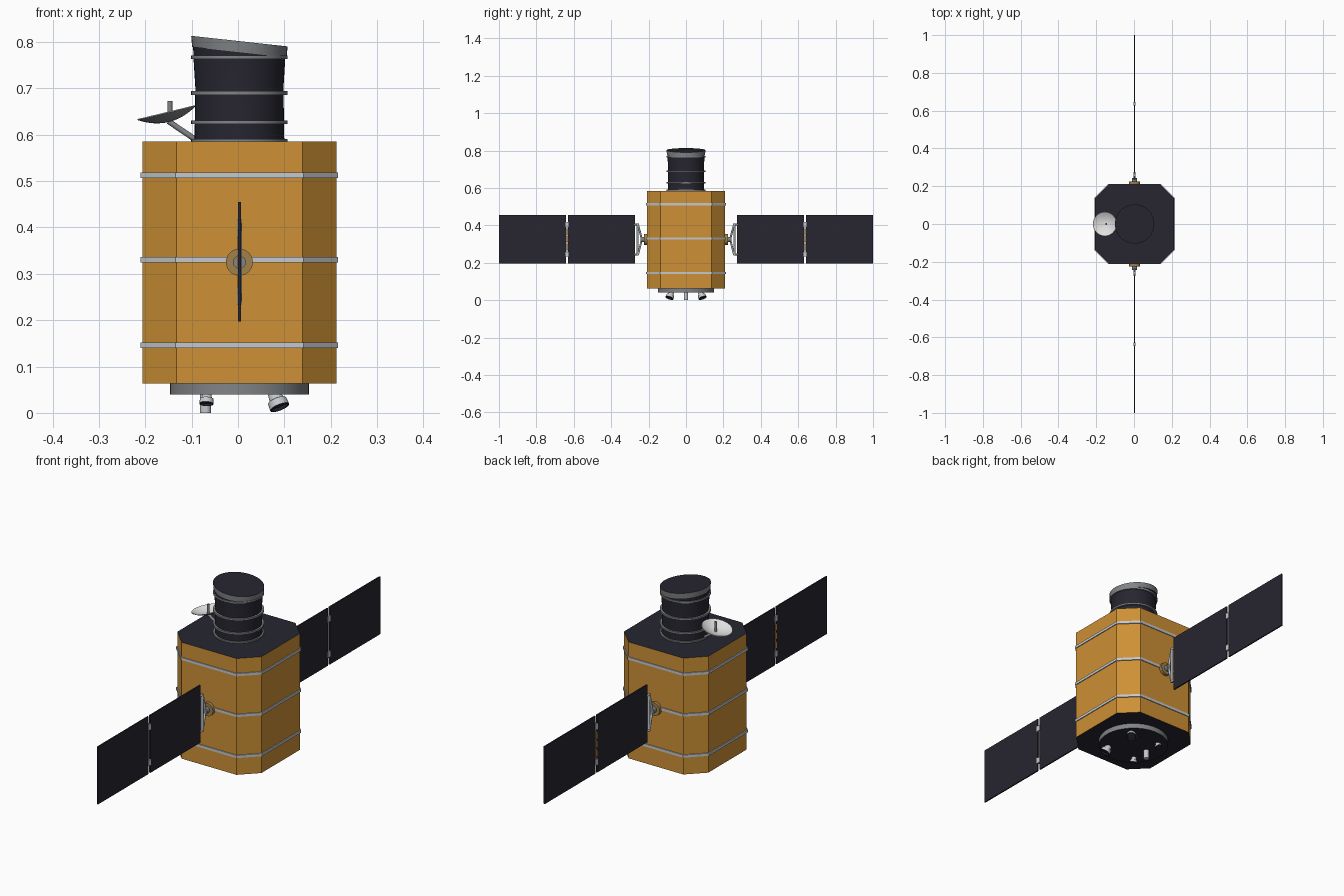
import bpy, bmesh, math
from mathutils import Vector, Matrix

if "Cube" in bpy.data.objects:
    bpy.data.objects.remove(bpy.data.objects["Cube"])

CX = 0.003      # body axis
PZ = 0.325      # panel axis height


def material(name, r, g, b):
    m = bpy.data.materials.new(name)
    m.use_nodes = True
    m.diffuse_color = (r, g, b, 1)
    bsdf = next(n for n in m.node_tree.nodes if n.type == 'BSDF_PRINCIPLED')
    bsdf.inputs["Base Color"].default_value = (r, g, b, 1)
    return m


GOLD = material("gold foil", 0.61, 0.28, 0.035)
DARK = material("dark navy", 0.02, 0.019, 0.03)
SILVER = material("silver", 0.56, 0.59, 0.62)
GREY = material("mid grey", 0.22, 0.23, 0.24)
WHITE = material("off white", 0.75, 0.75, 0.75)
TAN = material("tan", 0.36, 0.22, 0.07)


def finish(name, bm, mats, smooth=False):
    bmesh.ops.recalc_face_normals(bm, faces=bm.faces)
    me = bpy.data.meshes.new(name)
    bm.to_mesh(me)
    bm.free()
    for m in mats:
        me.materials.append(m)
    ob = bpy.data.objects.new(name, me)
    bpy.context.collection.objects.link(ob)
    if smooth:
        bpy.ops.object.select_all(action='DESELECT')
        ob.select_set(True)
        bpy.context.view_layer.objects.active = ob
        bpy.ops.object.shade_smooth_by_angle(angle=math.radians(35))
    return ob


def box(name, lo, hi, mat):
    lo, hi = Vector(lo), Vector(hi)
    bm = bmesh.new()
    bmesh.ops.create_cube(bm, size=1)
    for v in bm.verts:
        v.co = (lo + hi) / 2 + v.co * (hi - lo)
    return finish(name, bm, [mat])


def lathe(name, profile, mats, matrix=Matrix(), rule=None, sides=40):
    """Spin (radius, height) points about local z; rule(face) picks the slot."""
    bm = bmesh.new()
    vs = [bm.verts.new((r, 0, z)) for r, z in profile]
    es = [bm.edges.new(p) for p in zip(vs, vs[1:])]
    bmesh.ops.spin(bm, geom=vs + es, cent=(0, 0, 0), axis=(0, 0, 1),
                   angle=math.tau, steps=sides)
    bmesh.ops.remove_doubles(bm, verts=bm.verts, dist=1e-5)
    bmesh.ops.recalc_face_normals(bm, faces=bm.faces)
    if rule:
        for f in bm.faces:
            f.material_index = rule(f)
    bm.transform(matrix)
    return finish(name, bm, mats, True)


def rod(name, a, b, r, mat, sides=12):
    a, b = Vector(a), Vector(b)
    d = b - a
    mtx = Matrix.Translation(a) @ d.to_track_quat('Z', 'Y').to_matrix().to_4x4()
    return lathe(name, [(0, 0), (r, 0), (r, d.length), (0, d.length)], [mat], mtx, sides=sides)


def octagon(name, half, cut, z0, z1, mats):
    """Chamfered square prism; end faces take the last material."""
    bm = bmesh.new()
    ring = [(half, cut), (cut, half), (-cut, half), (-half, cut)]
    ring += [(-x, -y) for x, y in ring]
    base = bm.faces.new([bm.verts.new((CX + x, y, z0)) for x, y in ring])
    ext = bmesh.ops.extrude_face_region(bm, geom=[base], use_keep_orig=True)
    for g in ext["geom"]:
        if isinstance(g, bmesh.types.BMVert):
            g.co.z = z1
    bmesh.ops.recalc_face_normals(bm, faces=bm.faces)
    for f in bm.faces:
        f.material_index = len(mats) - 1 if abs(f.normal.z) > 0.5 else 0
    return finish(name, bm, mats)


axis = Matrix.Translation((CX, 0, 0))

# Foil body and straps
octagon("body", 0.209, 0.136, 0.063, 0.585, [GOLD, DARK])
for i, z in enumerate((0.146, 0.33, 0.513)):
    octagon(f"body_strap_{i + 1}", 0.213, 0.138, z - 0.006, z + 0.006, [SILVER])

# Telescope tube with slanted top
tube = lathe("telescope_tube", [(0, 0.58), (0.097, 0.58), (0.095, 0.70), (0.099, 0.765),
                                (0.1, 0.785), (0, 0.785)], [DARK], axis, sides=48)
cap = lathe("tube_cap", [(0, 0.778), (0.102, 0.778), (0.104, 0.802), (0, 0.802)],
            [GREY, DARK], axis, lambda f: 1 if f.normal.z > 0.5 else 0, 48)
for ob in (tube, cap):
    for v in ob.data.vertices:
        if v.co.z > 0.77:
            v.co.z -= 0.11 * (v.co.x - CX)
for i, z in enumerate((0.587, 0.627, 0.69, 0.767)):
    lathe(f"tube_ring_{i + 1}", [(0.09, z - 0.004), (0.104, z - 0.004), (0.104, z + 0.004),
                                 (0.09, z + 0.004), (0.09, z - 0.004)], [GREY], axis, sides=48)

# Dish antenna, feed and support arm
R, DEPTH = 0.065, 0.02
outer = [(R * t / 6, DEPTH * ((t / 6) ** 2 - 1)) for t in range(7)]
inner = [(r * 0.98, z + 0.002) for r, z in reversed(outer)]
tilt = Matrix.Translation((-0.154, 0, 0.647)) @ Matrix.Rotation(-math.radians(13.5), 4, 'Y')
lathe("dish", outer + inner, [GREY, WHITE], tilt, lambda f: 1 if f.normal.z > 0 else 0)
rod("dish_feed", (-0.147, 0, 0.628), (-0.147, 0, 0.673), 0.0055, GREY)
rod("dish_arm", (-0.15, 0, 0.629), (-0.088, 0, 0.587), 0.006, GREY)

# Base plate, thrusters and probe
lathe("base_plate", [(0, 0.04), (0.15, 0.04), (0.15, 0.065), (0, 0.065)], [GREY, DARK],
      axis, lambda f: 1 if f.normal.z < -0.5 else 0, 48)
for sx, side in ((1, "left"), (-1, "right")):
    for sy, end in ((-1, "front"), (1, "back")):
        size = 1.0 if sx > 0 else 0.7
        lean = Vector((0.4 if sx > 0 else -0.05, 0.35 * sy, -1))
        start = Vector((0.078 if sx > 0 else -0.067, 0.078 * sy, 0.042))
        mtx = (Matrix.Translation(start) @ lean.to_track_quat('Z', 'Y').to_matrix().to_4x4()
               @ Matrix.Scale(size, 4))
        lathe(f"thruster_{end}_{side}", [(0, 0), (0.014, 0), (0.016, 0.016), (0.021, 0.018),
                                         (0.022, 0.034), (0.019, 0.034), (0.016, 0.028), (0, 0.028)],
              [SILVER, DARK], mtx,
              lambda f: 1 if f.calc_center_median().z > 0.0275 else 0, 24)
rod("probe", (-0.07, 0, 0), (-0.07, 0, 0.045), 0.012, SILVER, 20)

# Solar wings, one on the front and one on the back
for s, end in ((-1, "front"), (1, "back")):
    def at(y, z, x=0.0):
        return (CX + x, s * y, z)

    rod(f"wing_mount_{end}", at(0.205, PZ), at(0.224, PZ), 0.029, TAN, 32)
    rod(f"wing_hub_{end}", at(0.22, PZ), at(0.243, PZ), 0.014, GREY, 20)
    # Forked bracket
    rod(f"wing_bar_{end}", at(0.259, PZ - 0.085), at(0.259, PZ + 0.085), 0.0055, SILVER)
    for t, level in ((-1, "lower"), (1, "upper")):
        rod(f"wing_arm_{level}_{end}", at(0.236, PZ), at(0.257, PZ + t * 0.083), 0.005, SILVER)
        rod(f"wing_stub_{level}_{end}", at(0.257, PZ + t * 0.08), at(0.276, PZ + t * 0.08),
            0.005, SILVER)
    # Two panels
    for y0, y1, place in ((0.273, 0.63, "inner"), (0.642, 1.0, "outer")):
        box(f"panel_{place}_{end}", at(y0, 0.197, -0.003), at(y1, 0.455, 0.003), DARK)
    # Hinge line between the panels
    rod(f"hinge_rod_{end}", at(0.636, 0.235), at(0.636, 0.418), 0.003, SILVER, 8)
    for i, z in enumerate((0.246, 0.405)):
        box(f"hinge_{i + 1}_{end}", at(0.627, z - 0.013, -0.005),
            at(0.645, z + 0.013, 0.005), SILVER)
    for i, z in enumerate((0.285, 0.326, 0.365)):
        box(f"hinge_plate_{i + 1}_{end}", at(0.631, z - 0.014, -0.005),
            at(0.641, z + 0.014, -0.003), GOLD)
